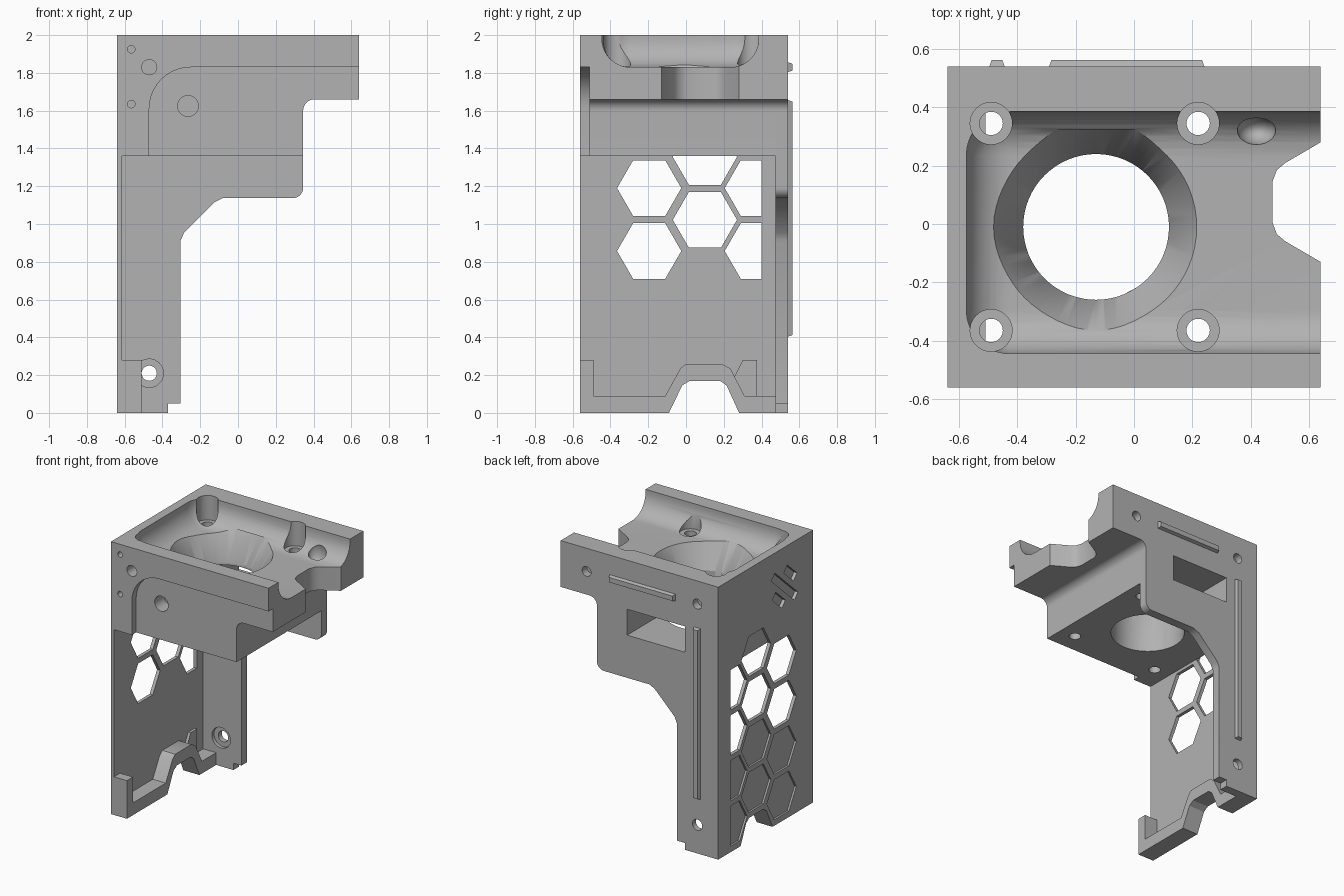
import bpy, bmesh, math
from mathutils import Matrix, Vector

if "Cube" in bpy.data.objects:
    bpy.data.objects.remove(bpy.data.objects["Cube"])

grey = bpy.data.materials.new("plain grey")
grey.use_nodes = True
grey.diffuse_color = (0.45, 0.45, 0.45, 1)
grey.node_tree.nodes["Principled BSDF"].inputs["Base Color"].default_value = grey.diffuse_color


def to_object(name, bm):
    bmesh.ops.recalc_face_normals(bm, faces=bm.faces)
    mesh = bpy.data.meshes.new(name)
    bm.to_mesh(mesh)
    bm.free()
    mesh.materials.append(grey)
    obj = bpy.data.objects.new(name, mesh)
    bpy.context.collection.objects.link(obj)
    return obj


def prism(name, axis, pts, lo, hi):
    """Extrude a 2D outline along an axis."""
    place = {"x": lambda a, b, t: (t, a, b),
             "y": lambda a, b, t: (a, t, b),
             "z": lambda a, b, t: (a, b, t)}[axis]
    bm = bmesh.new()
    rings = [[bm.verts.new(place(a, b, t)) for a, b in pts] for t in (lo, hi)]
    n = len(pts)
    for ring in rings:
        bm.faces.new(ring)
    for i in range(n):
        j = (i + 1) % n
        bm.faces.new((rings[0][i], rings[0][j], rings[1][j], rings[1][i]))
    return to_object(name, bm)


def rect(a0, a1, b0, b1):
    return [(a0, b0), (a1, b0), (a1, b1), (a0, b1)]


def arc(ca, cb, r, start, end, steps=10):
    angles = [math.radians(start + (end - start) * i / steps) for i in range(steps + 1)]
    return [(ca + r * math.cos(t), cb + r * math.sin(t)) for t in angles]


def disc(ca, cb, r, steps=40):
    return arc(ca, cb, r, 0, 360, steps)[:-1]


def cut(target, *cutters):
    """Subtract cutters from a part."""
    for cutter in cutters:
        cutter.hide_render = True
        mod = target.modifiers.new("cut", "BOOLEAN")
        mod.operation, mod.solver, mod.object = "DIFFERENCE", "EXACT", cutter
        bpy.context.view_layer.objects.active = target
        bpy.ops.object.modifier_apply(modifier=mod.name)


cutters = []


def cutter(axis, pts, lo, hi):
    obj = prism("cutter", axis, pts, lo, hi)
    cutters.append(obj)
    return obj


LEFT, RIGHT, FRONT, INNER, BACK = -0.64, 0.64, -0.56, 0.475, 0.54
FLOOR, BASE = 1.83, 1.36
overhang = arc(0.405, 1.6, 0.06, 180, 90) + [(RIGHT, 1.66), (RIGHT, 2), (LEFT, 2)]

# Main block with the overhanging shelf
block = prism("top_block", "y", [(LEFT, BASE), (0.345, BASE)] + overhang, FRONT, INNER)

# Recessed panel on the front
panel = [(-0.47, 1.2), (0.8, 1.2), (0.8, FLOOR)] + arc(-0.25, FLOOR - 0.22, 0.22, 90, 180)
cut(block, cutter("y", panel, -0.7, -0.51))

# Rounded tub open toward the overhang
tub = cutter("z", rect(-0.575, 1.2, -0.445, 0.385), FLOOR, 2.6)
bm = bmesh.new()
bm.from_mesh(tub.data)
bmesh.ops.bevel(bm, geom=bm.edges[:], offset=0.15, segments=10, profile=0.5, affect="EDGES")
bm.to_mesh(tub.data)
bm.free()
cut(block, tub)

# Funnel and round outlet
cx, cy = -0.13, -0.01
bm = bmesh.new()
bmesh.ops.create_cone(bm, cap_ends=True, segments=64, radius1=0.25, radius2=0.362, depth=0.2,
                      matrix=Matrix.Translation((cx, cy, 1.76)))
funnel = to_object("cutter", bm)
cutters.append(funnel)
cut(block, funnel, cutter("z", disc(cx, cy, 0.25, 64), 1.2, 1.7))

# Notch at the end of the shelf
side = [(0.72, 0.25), (0.64, 0.205), (0.52, 0.135), (0.49, 0.11), (0.475, 0.07)]
notch = [(x, 0.075 + d) for x, d in side] + [(x, 0.075 - d) for x, d in reversed(side)]
cut(block, cutter("z", notch, 1.5, 1.95))

# Four counterbored screw holes
for x in (-0.49, 0.22):
    for y in (-0.365, 0.345):
        cut(block, cutter("z", disc(x, y, 0.072), 1.82, 2.2),
            cutter("z", disc(x, y, 0.04), 1.2, 1.9))

# Oval pocket in the tub wall
bm = bmesh.new()
bmesh.ops.create_uvsphere(bm, u_segments=24, v_segments=16, radius=1,
                          matrix=Matrix.Translation((0.42, 0.32, 1.86))
                          @ Matrix.Diagonal((0.066, 0.05, 0.09, 1)))
pocket = to_object("cutter", bm)
cutters.append(pocket)
cut(block, pocket)

# Blind holes on the front
for x, z, r, end in ((-0.47, FLOOR, 0.04, -0.47), (-0.265, 1.625, 0.055, -0.4),
                     (-0.565, 1.925, 0.02, -0.5), (-0.565, 1.635, 0.02, -0.5)):
    cut(block, cutter("y", disc(x, z, r), -0.7, end))

# Slanted slots on the side
for offset, length in ((-0.1, 0.15), (0, 0.36), (0.1, 0.15)):
    slot = cutter("x", rect(-length / 2, length / 2, offset - 0.03, offset + 0.03), -0.7, -0.615)
    slot.data.transform(Matrix.Translation((0, -0.23, 1.71)) @ Matrix.Rotation(math.radians(42), 4, "X"))
    cut(block, slot)

# Back plate, with rounded corners and a stepped foot
outline = [(LEFT, 0), (-0.37, 0), (-0.37, 0.05), (-0.305, 0.05), (-0.305, 0.91), (-0.285, 0.955),
           (-0.125, 1.115), (-0.08, 1.137)]
outline += arc(0.29, 1.192, 0.055, 270, 360) + overhang
plate = prism("back_plate", "y", outline, INNER, BACK)
window = cutter("y", rect(-0.37, 0.10, 1.45, 1.64), 0, 0.7)
cut(block, window)
cut(plate, window)
for x in (-0.47, 0.43):
    cut(plate, cutter("y", disc(x, FLOOR, 0.036), 0.485, 0.7))
cut(plate, cutter("y", disc(-0.47, 0.21, 0.04), 0.3, 0.7),
    cutter("y", disc(-0.47, 0.21, 0.075), 0.3, 0.5))

# Raised ribs on the back plate
ribs = []
for name, pts in (("horizontal_rib", rect(-0.295, 0.245, 1.80, 1.86)),
                  ("vertical_rib", rect(-0.50, -0.44, 0.40, 1.66))):
    rib = prism(name, "y", pts, BACK - 0.01, 0.563)
    middle = sum((Vector(p) for p in pts), Vector((0, 0))) / 4
    for v in rib.data.vertices:
        if v.co.y > BACK:
            v.co.x -= math.copysign(0.012, v.co.x - middle.x)
            v.co.z -= math.copysign(0.012, v.co.z - middle.y)
    ribs.append(rib)

# Thin side wall with honeycomb windows, blind toward the bottom
wall = prism("side_wall", "x", rect(FRONT, INNER, 0, BASE), LEFT, -0.615)
arch = [(-0.10, -0.02), (-0.02, 0.145), (0.02, 0.17), (0.18, 0.17), (0.215, 0.145), (0.29, -0.02)]
arch_cutter = cutter("x", arch, -0.8, -0.3)
cut(wall, arch_cutter)
for y, top, count in ((-0.195, 1.19, 4), (0.1, 1.355, 4), (0.375, 1.19, 4)):
    for i in range(count):
        z = top - 0.333 * i
        hexagon = [(min(a, 0.40), b) for a, b in disc(y, z, 0.17, 6)]
        if y > 0.3:
            hexagon = hexagon[1:]
            hexagon[-1] = (0.40, z - 0.147)
            hexagon[0] = (0.40, z + 0.147)
            hexagon = [p for k, p in enumerate(hexagon) if p not in hexagon[:k]]
        cell = cutter("x", hexagon, -0.7, -0.5 if z > 0.8 else -0.626)
        cut(wall, cell)
        if z > 1.3:
            cut(block, cutter("x", hexagon, -0.7, -0.62))

# Bottom lip with an arch and a front post
lip_outline = [(FRONT, 0), (INNER, 0), (INNER, 0.09), (0.31, 0.09), (0.235, 0.235), (0.19, 0.26),
               (0.0, 0.26), (-0.03, 0.235), (-0.11, 0.09), (-0.49, 0.09), (-0.49, 0.28), (FRONT, 0.28)]
lip = prism("bottom_lip", "x", lip_outline, -0.615, -0.51)
cut(lip, arch_cutter)

# Small peg on the inside of the wall
peg = prism("wall_peg", "x", [(0.25, 0.18), (0.3, 0.28), (0.375, 0.28), (0.375, 0.08), (0.3, 0.08)],
            -0.615, -0.595)

for obj in cutters:
    bpy.data.objects.remove(obj)

# Smooth the curved walls and keep the edges crisp
bpy.ops.object.select_all(action="DESELECT")
for obj in [block, plate, wall, lip, peg] + ribs:
    obj.select_set(True)
bpy.context.view_layer.objects.active = block
bpy.ops.object.shade_smooth_by_angle(angle=math.radians(30))
